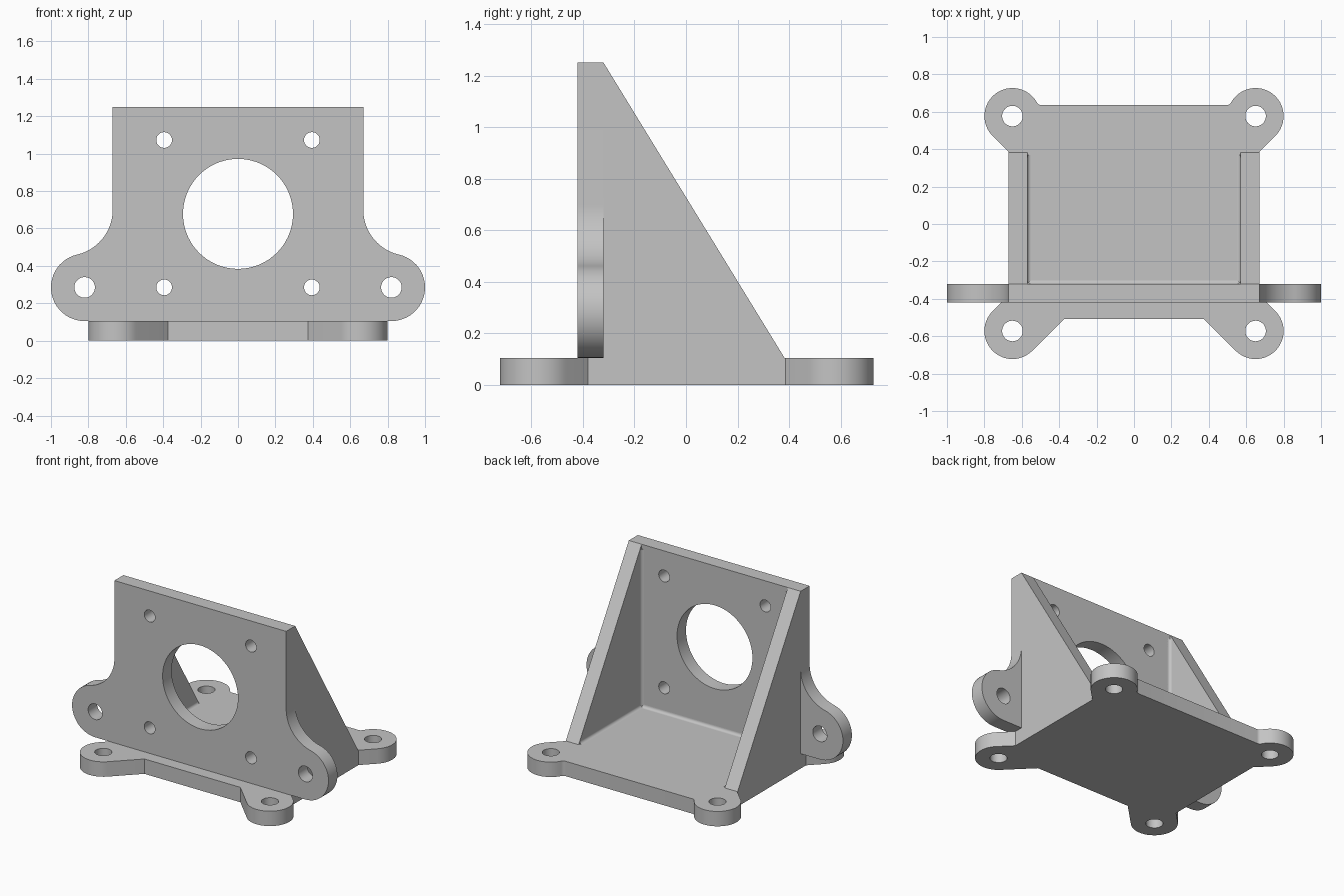
import bpy, bmesh
from math import radians, cos, sin
from mathutils import Vector, Matrix

cube = bpy.data.objects.get("Cube")
if cube:
    bpy.data.objects.remove(cube, do_unlink=True)

grey = bpy.data.materials.new("plain grey")
grey.use_nodes = True
colour = (0.55, 0.55, 0.55, 1)
grey.diffuse_color = colour
grey.node_tree.nodes["Principled BSDF"].inputs["Base Color"].default_value = colour

X, Y, Z = Vector((1, 0, 0)), Vector((0, 1, 0)), Vector((0, 0, 1))


def arc(cx, cy, r, start, end, n=24):
    angles = [radians(start + (end - start) * i / n) for i in range(n + 1)]
    return [(cx + r * cos(a), cy + r * sin(a)) for a in angles]


def circle(cx, cy, r, n=48):
    return arc(cx, cy, r, 0, 360, n)[:-1]


def mirrored(half):
    return half + [(-x, y) for x, y in reversed(half)]


def prism(name, loops, u, v, w, low, high):
    """Fill an outline with holes in the u-v plane and extrude it along w."""
    bm = bmesh.new()
    edges = []
    for loop in loops:
        verts = [bm.verts.new((a, b, 0)) for a, b in loop]
        edges += [bm.edges.new((p, q)) for p, q in zip(verts, verts[1:] + verts[:1])]
    bmesh.ops.triangle_fill(bm, edges=edges, use_beauty=True, normal=(0, 0, 1))
    result = bmesh.ops.extrude_face_region(bm, geom=bm.faces[:])
    top = [g for g in result["geom"] if isinstance(g, bmesh.types.BMVert)]
    bmesh.ops.translate(bm, verts=top, vec=(0, 0, high - low))
    frame = Matrix((u, v, w)).transposed().to_4x4()
    frame.translation = w * low
    bm.transform(frame)
    bmesh.ops.recalc_face_normals(bm, faces=bm.faces[:])
    mesh = bpy.data.meshes.new(name)
    bm.to_mesh(mesh)
    bm.free()
    mesh.materials.append(grey)
    obj = bpy.data.objects.new(name, mesh)
    bpy.context.collection.objects.link(obj)
    bpy.ops.object.select_all(action="DESELECT")
    obj.select_set(True)
    bpy.context.view_layer.objects.active = obj
    bpy.ops.object.shade_smooth_by_angle(angle=radians(30))
    return obj


FLOOR, FRONT, BACK, TOP = 0.105, -0.42, -0.32, 1.25
OUTER, INNER = 0.67, 0.57

# Base plate with four screw ears
base = [(0.374, -0.508)]
base += arc(0.65, -0.572, 0.15, 225, 405)
base += [(OUTER, -0.38), (OUTER, 0.385)]
base += arc(0.65, 0.577, 0.15, -45, 150.7)
base += arc(0.493, 0.665, 0.03, -29.3, -90, 6)[1:]
base_holes = [circle(s * 0.65, y, 0.055) for s in (-1, 1) for y in (-0.572, 0.577)]
prism("base_plate", [mirrored(base)] + base_holes, X, Y, Z, 0, FLOOR)

# Upright face plate with side ears, central bore and screw holes
face = arc(0.82, 0.285, 0.18, -90, 77)
face += arc(0.916, 0.70, 0.246, 257, 180)[1:]
face += [(OUTER, TOP)]
face_holes = [circle(0, 0.678, 0.294, 72)]
for s in (-1, 1):
    face_holes.append(circle(s * 0.82, 0.285, 0.055))
    face_holes += [circle(s * 0.395, z, 0.042) for z in (0.285, 1.073)]
prism("face_plate", [mirrored(face)] + face_holes, X, Z, -Y, -BACK, -FRONT)

# Triangular side walls
gusset = [(BACK, FLOOR), (0.382, FLOOR), (BACK, TOP)]
prism("left_wall", [gusset], Y, Z, X, INNER, OUTER)
prism("right_wall", [gusset], Y, Z, X, -OUTER, -INNER)


# Small inside fillets where walls, face and floor meet
def fillet(cx, cy, sx, r=0.02):
    curve = arc(r, r, r, 180, 270, 8)
    return [(cx + sx * a, cy + b) for a, b in [(0, 0)] + curve]


prism("face_floor_fillet", [fillet(BACK, FLOOR, 1)], Y, Z, X, -INNER, INNER)
for side, s in (("left", 1), ("right", -1)):
    prism(side + "_floor_fillet", [fillet(s * INNER, FLOOR, -s)], X, Z, -Y, -0.37, -BACK)
    prism(side + "_corner_fillet", [fillet(s * INNER, BACK, -s)], X, Y, Z, FLOOR, 1.217)
